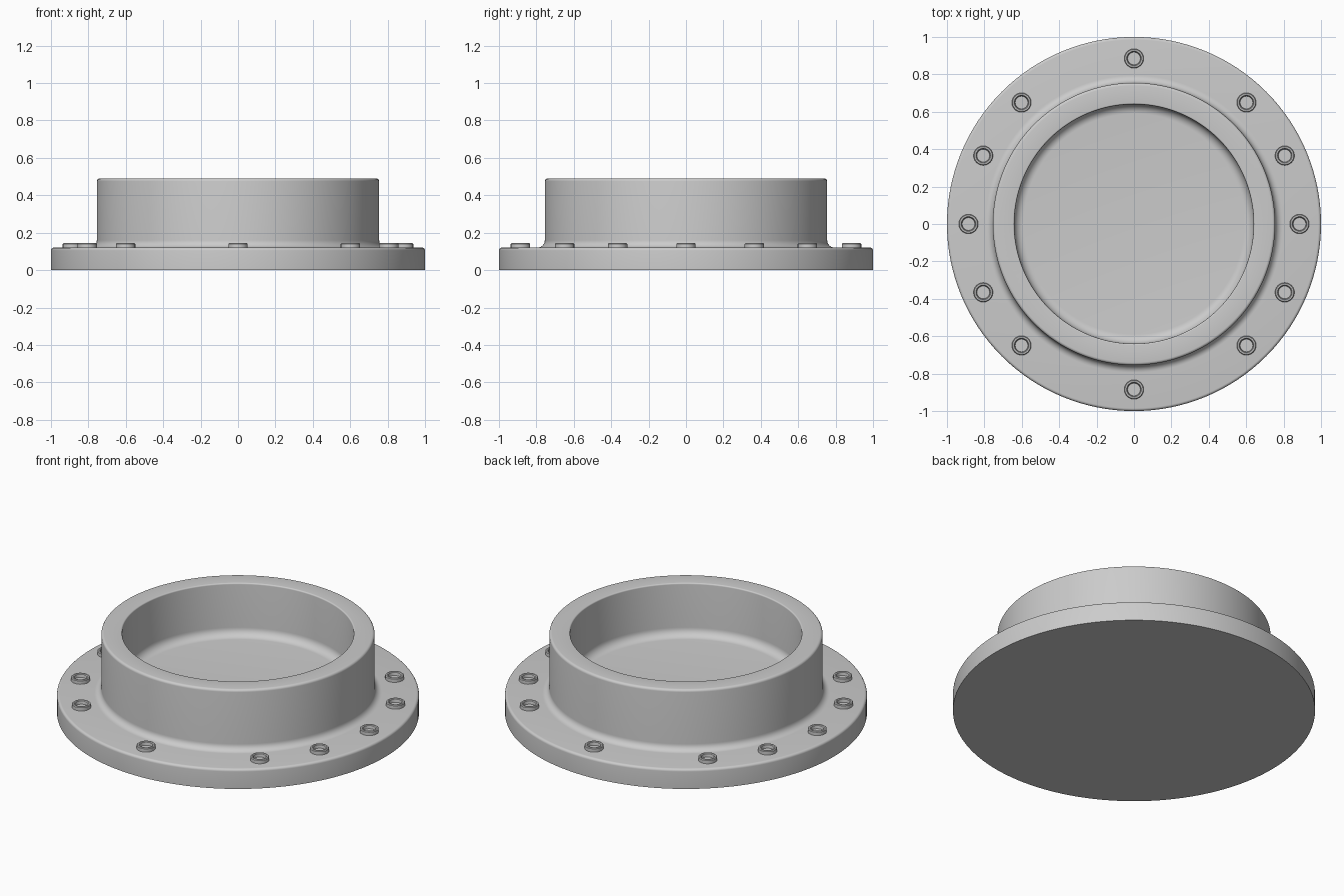
import bpy
from math import sin, cos, pi, radians, hypot

cube = bpy.data.objects.get("Cube")
if cube:
    bpy.data.objects.remove(cube)

grey = bpy.data.materials.new("plain grey")
grey.use_nodes = True
grey.diffuse_color = (0.6, 0.6, 0.6, 1)
grey.node_tree.nodes["Principled BSDF"].inputs["Base Color"].default_value = (0.6, 0.6, 0.6, 1)


def arc(cr, cz, radius, start, end, steps=5):
    """Rounded corner in the (radius, height) plane."""
    angles = [radians(start + (end - start) * i / steps) for i in range(steps + 1)]
    return [(cr + radius * cos(a), cz + radius * sin(a)) for a in angles]


def lathe(name, profile, segments, location=(0, 0, 0)):
    """Closed solid of revolution; the profile runs from its base to the top centre."""
    verts, faces = [], []
    for r, z in profile:
        verts += [(r * cos(2 * pi * i / segments), r * sin(2 * pi * i / segments), z)
                  for i in range(segments)]
    for k in range(len(profile) - 1):
        for i in range(segments):
            j = (i + 1) % segments
            a, b = k * segments, (k + 1) * segments
            faces.append((a + i, a + j, b + j, b + i))
    last = (len(profile) - 1) * segments
    faces.append(tuple(reversed(range(segments))))
    faces.append(tuple(range(last, last + segments)))
    mesh = bpy.data.meshes.new(name)
    mesh.from_pydata(verts, [], faces)
    mesh.materials.append(grey)
    obj = bpy.data.objects.new(name, mesh)
    obj.location = location
    bpy.context.collection.objects.link(obj)
    bpy.ops.object.select_all(action='DESELECT')
    obj.select_set(True)
    bpy.context.view_layer.objects.active = obj
    bpy.ops.object.shade_smooth_by_angle(angle=radians(35))
    return obj


# Flange, filleted collar and recessed floor
FLANGE, TOP, FLOOR = 0.12, 0.49, 0.17
OUTER, INNER = 0.755, 0.64
body = [(1, 0)]
body += arc(0.985, FLANGE - 0.015, 0.015, 0, 90)
body += arc(OUTER + 0.04, FLANGE + 0.04, 0.04, 270, 180, 8)
body += arc(OUTER - 0.015, TOP - 0.015, 0.015, 0, 90)
body += arc(INNER + 0.008, TOP - 0.008, 0.008, 90, 180)
body += arc(INNER - 0.05, FLOOR + 0.05, 0.05, 0, -90, 8)
lathe("flanged_collar", body, 128)

# Hollow bolt bosses around the flange
boss = [(0.052, -0.03), (0.052, 0.02), (0.048, 0.024),
        (0.04, 0.024), (0.036, 0.02), (0.034, 0.002)]
BOLT_CIRCLE = 0.885
side = [0, 24.4, 47.2]
angles = {a for s in side for a in (s, -s, 180 - s, 180 + s) if a != 360} | {90, 270}
for n, angle in enumerate(sorted(angles), 1):
    a = radians(angle)
    lathe(f"bolt_boss_{n}", boss, 24,
          (BOLT_CIRCLE * cos(a), BOLT_CIRCLE * sin(a), FLANGE))
